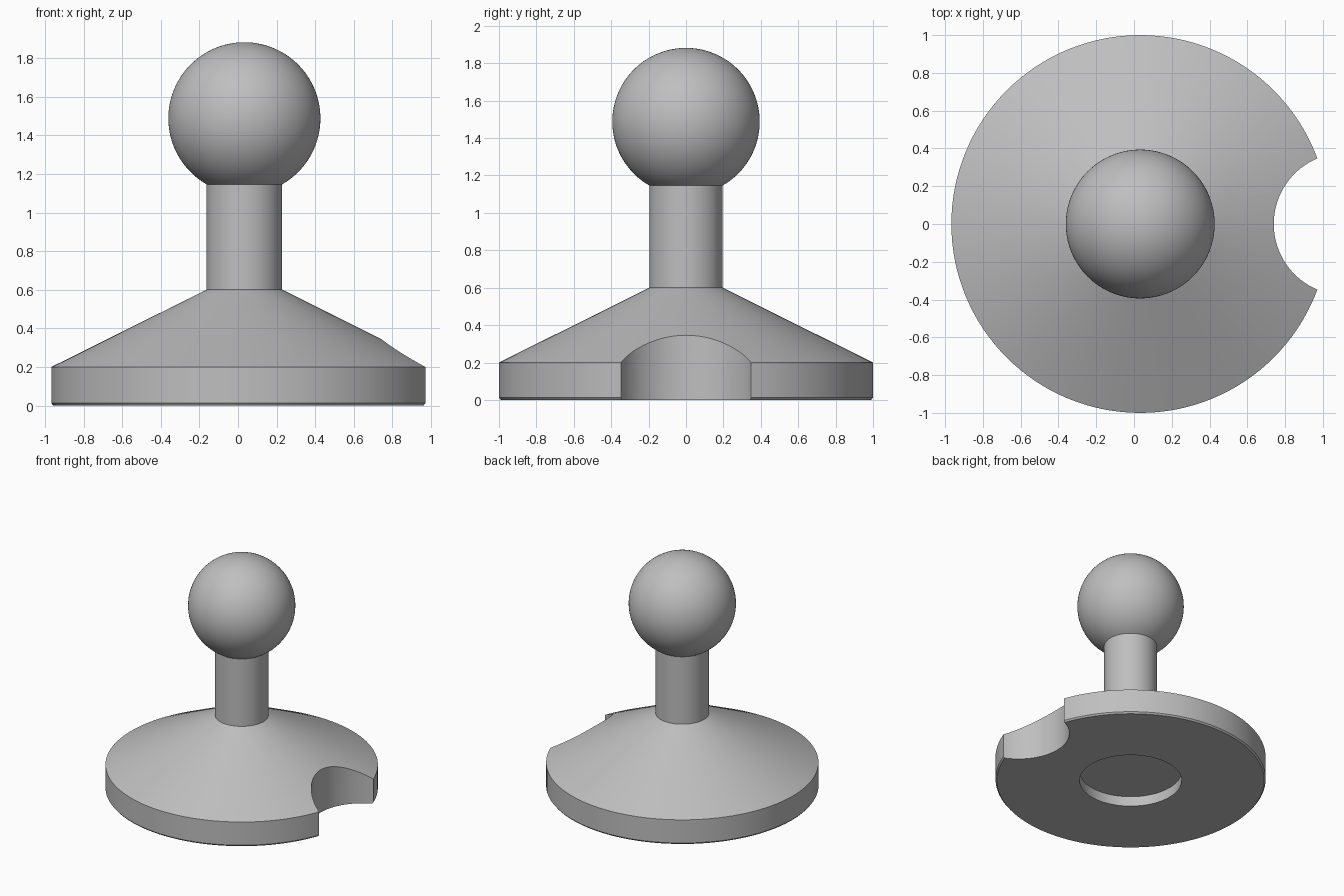
import bpy, bmesh
from math import sin, cos, pi, asin, radians
from mathutils import Vector

default = bpy.data.objects.get("Cube")
if default:
    bpy.data.objects.remove(default, do_unlink=True)

AXIS_X = 0.033          # lathe axis, offset because the notch trims one side
NECK_R, BALL_R, BALL_Z = 0.196, 0.394, 1.488
SEGMENTS, BALL_STEPS = 128, 48

grey = bpy.data.materials.new("plain grey")
grey.use_nodes = True
colour = (0.52, 0.52, 0.52, 1)
grey.diffuse_color = colour
grey.node_tree.nodes["Principled BSDF"].inputs["Base Color"].default_value = colour

# Turned profile: recess, flared foot, neck, then the ball from neck to crown
profile = [(0, 0.08), (0.378, 0.08), (0.378, 0), (0.99, 0), (1, 0.012),
           (1, 0.2), (NECK_R, 0.6)]
start = asin(NECK_R / BALL_R)
for i in range(BALL_STEPS + 1):
    a = start + (pi - start) * i / BALL_STEPS
    radius = BALL_R * sin(a) if i < BALL_STEPS else 0
    profile.append((radius, BALL_Z - BALL_R * cos(a)))

bm = bmesh.new()
points = [bm.verts.new((r, 0, z)) for r, z in profile]
edges = [bm.edges.new(pair) for pair in zip(points, points[1:])]
bmesh.ops.spin(bm, geom=points + edges, cent=(0, 0, 0), axis=(0, 0, 1),
               angle=2 * pi, steps=SEGMENTS, use_duplicate=False)
bmesh.ops.remove_doubles(bm, verts=bm.verts, dist=0.0001)
bmesh.ops.recalc_face_normals(bm, faces=bm.faces)
mesh = bpy.data.meshes.new("pedestal_with_ball")
bm.to_mesh(mesh)
bm.free()
mesh.materials.append(grey)
body = bpy.data.objects.new("pedestal_with_ball", mesh)
body.location.x = AXIS_X
bpy.context.collection.objects.link(body)

# Round notch through the rim of the foot
bpy.ops.mesh.primitive_cylinder_add(vertices=96, radius=0.377, depth=2,
                                    location=(1.117, 0, 0.2))
cutter = bpy.context.object
cutter.name = "notch_cutter"
cutter.hide_render = True
cutter.data.materials.append(grey)

cut = body.modifiers.new("notch", "BOOLEAN")
cut.operation = "DIFFERENCE"
cut.solver = "EXACT"
cut.object = cutter
bpy.ops.object.select_all(action="DESELECT")
body.select_set(True)
bpy.context.view_layer.objects.active = body
bpy.ops.object.modifier_apply(modifier=cut.name)
bpy.data.objects.remove(cutter, do_unlink=True)
bpy.ops.object.shade_smooth_by_angle(angle=radians(25))
